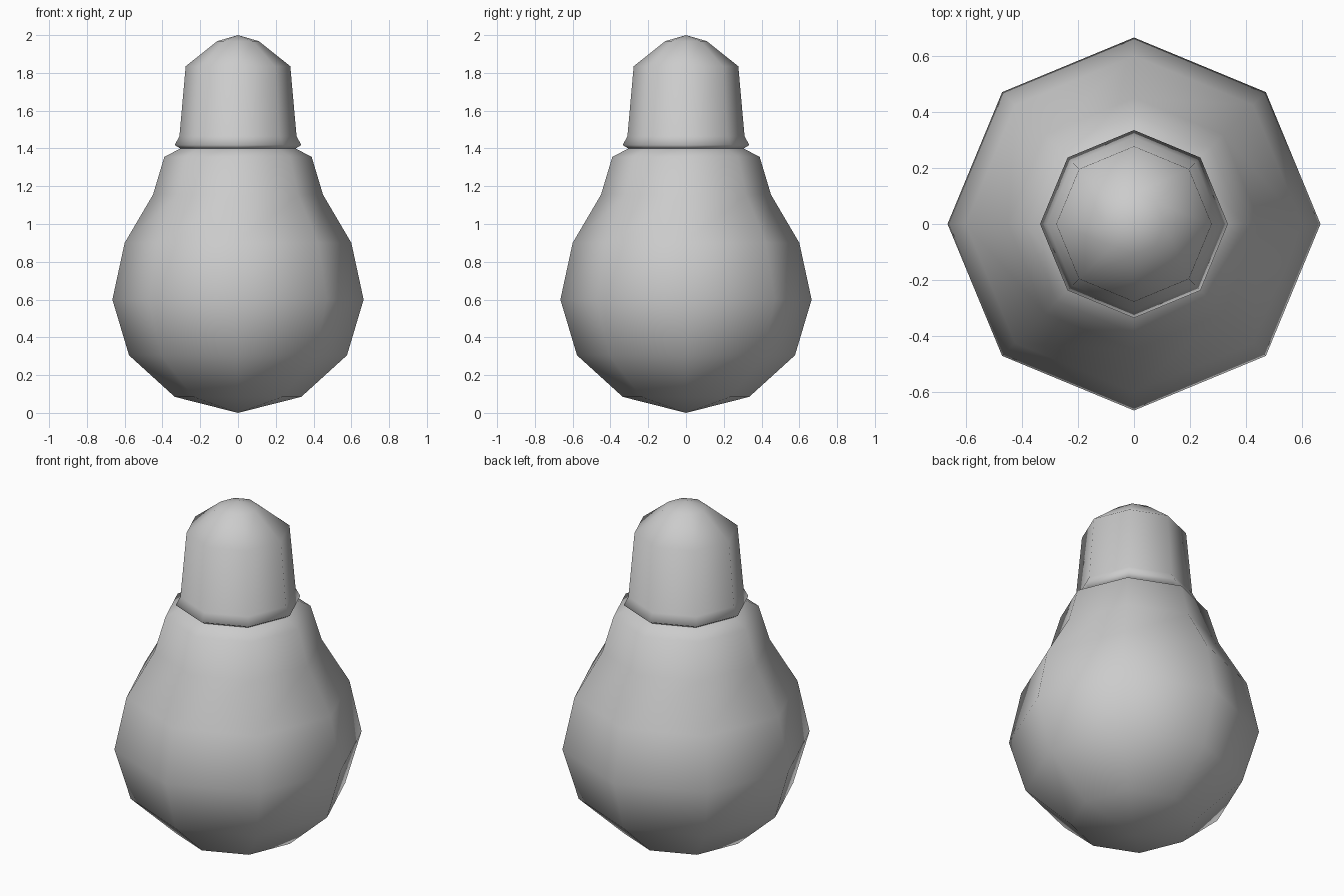
import bpy, bmesh
from math import cos, sin, pi

if "Cube" in bpy.data.objects:
    bpy.data.objects.remove(bpy.data.objects["Cube"])

SIDES = 8


def lathe(name, profile):
    """Revolve (radius, z) points around z; radius 0 makes a pole."""
    bm = bmesh.new()
    rings = []
    for r, z in profile:
        n = 1 if r == 0 else SIDES
        rings.append([bm.verts.new((r * cos(2 * pi * i / SIDES), r * sin(2 * pi * i / SIDES), z))
                      for i in range(n)])
    for a, b in zip(rings, rings[1:]):
        for i in range(SIDES):
            j = (i + 1) % SIDES
            quad = [a[i % len(a)], a[j % len(a)], b[j % len(b)], b[i % len(b)]]
            bm.faces.new(list(dict.fromkeys(quad)))
    for f in bm.faces:
        f.smooth = True
    bmesh.ops.recalc_face_normals(bm, faces=bm.faces)
    mesh = bpy.data.meshes.new(name)
    bm.to_mesh(mesh)
    bm.free()
    obj = bpy.data.objects.new(name, mesh)
    bpy.context.collection.objects.link(obj)
    return obj


# Pear-shaped glass, ending at the neck
lathe("glass_bulb", [(0, 0), (0.335, 0.085), (0.577, 0.305), (0.665, 0.6),
                     (0.6, 0.9), (0.45, 1.155), (0.39, 1.355), (0.305, 1.4)])

# Metal base with a flared lip and a domed contact on top
lathe("screw_base", [(0.305, 1.4), (0.335, 1.418), (0.31, 1.465),
                     (0.277, 1.835), (0.11, 1.968), (0, 2.0)])
